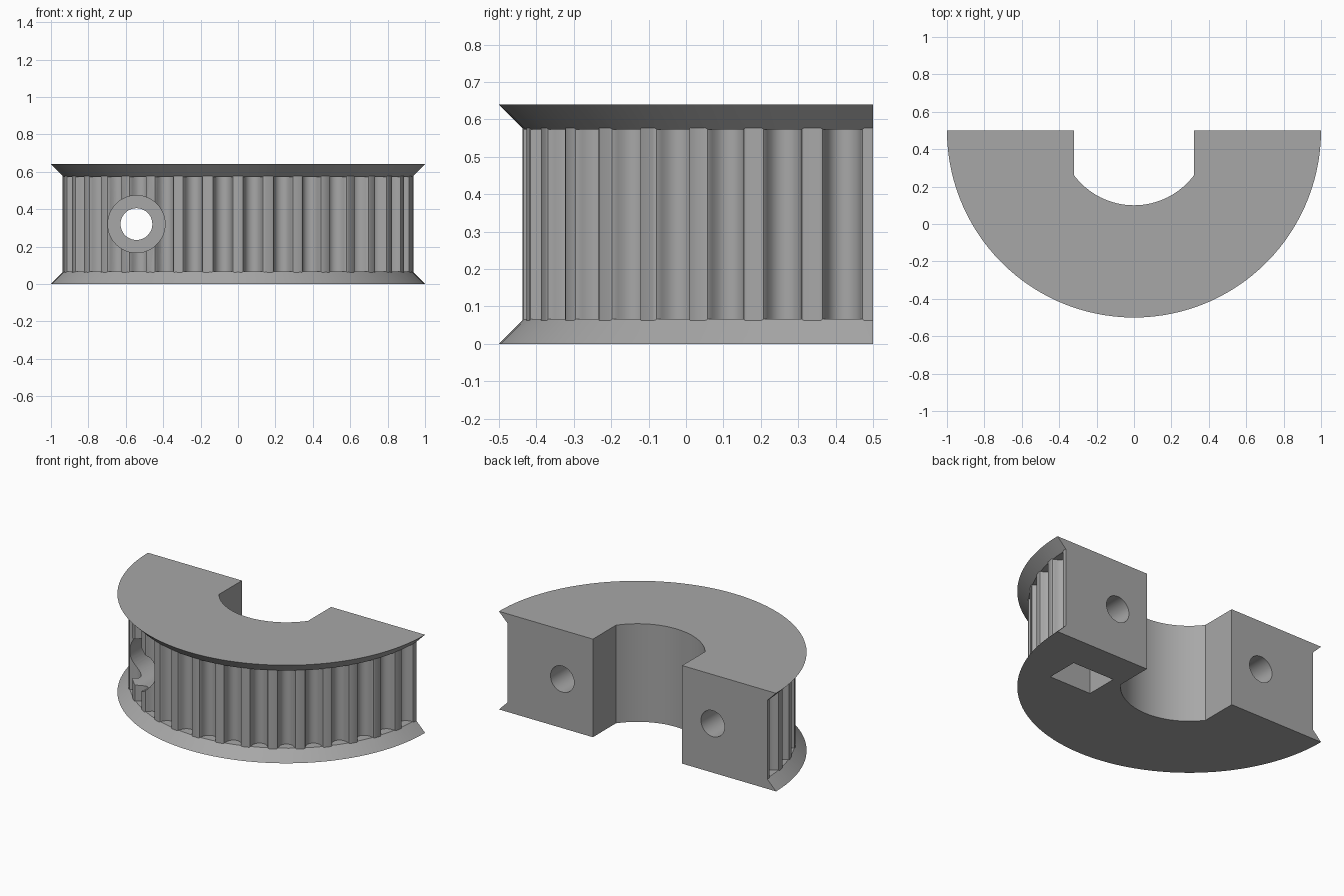
import bpy, bmesh, math
from mathutils import Matrix, Vector

if "Cube" in bpy.data.objects:
    bpy.data.objects.remove(bpy.data.objects["Cube"])

CY = 0.5            # pulley axis lies on the split plane
H = 0.64            # total height
TEETH = 36
LAND_R = 0.9375
HOLE_X, HOLE_Z = 0.543, 0.32

grey = bpy.data.materials.new("grey plastic")
grey.diffuse_color = (0.39, 0.39, 0.39, 1)
grey.use_nodes = True
grey.node_tree.nodes["Principled BSDF"].inputs["Base Color"].default_value = grey.diffuse_color


def make(name, bm):
    bmesh.ops.recalc_face_normals(bm, faces=bm.faces)
    me = bpy.data.meshes.new(name)
    bm.to_mesh(me)
    bm.free()
    me.materials.append(grey)
    ob = bpy.data.objects.new(name, me)
    bpy.context.collection.objects.link(ob)
    return ob


def prism(name, pts, vec):
    """Extrude a closed 3D outline along a vector."""
    bm = bmesh.new()
    face = bm.faces.new([bm.verts.new(p) for p in pts])
    ext = bmesh.ops.extrude_face_region(bm, geom=[face])
    bmesh.ops.translate(bm, vec=vec, verts=[v for v in ext["geom"] if isinstance(v, bmesh.types.BMVert)])
    return make(name, bm)


def cone(name, r_low, r_high, z0, z1):
    bm = bmesh.new()
    bmesh.ops.create_cone(bm, cap_ends=True, segments=120, radius1=r_low, radius2=r_high,
                          depth=z1 - z0, matrix=Matrix.Translation((0, CY, (z0 + z1) / 2)))
    return make(name, bm)


def hole(name, x, r, y0, y1):
    pts = [(x + r * math.cos(a), y0, HOLE_Z + r * math.sin(a))
           for a in (math.tau * i / 48 for i in range(48))]
    return prism(name, pts, Vector((0, y1 - y0, 0)))


def combine(target, other, op):
    """Apply a boolean and remove the helper."""
    bpy.context.view_layer.objects.active = target
    mod = target.modifiers.new("cut", 'BOOLEAN')
    mod.operation, mod.solver, mod.object = op, 'EXACT', other
    bpy.ops.object.modifier_apply(modifier=mod.name)
    bpy.data.objects.remove(other)


# Toothed belt ring: rounded groove half-profile (half width, depth), repeated
half = [(0.060, 0), (0.054, 0.003), (0.050, 0.011), (0.048, 0.020), (0.0455, 0.0286),
        (0.042, 0.037), (0.0376, 0.045), (0.030, 0.053), (0.0207, 0.059), (0.0106, 0.0625)]
groove = [(-w, d) for w, d in half] + [(0, 0.0637)] + [(w, d) for w, d in reversed(half)]
outline = []
for i in range(TEETH):
    a = math.tau * (i + 0.5) / TEETH
    for t, d in groove:
        b, r = a + t / LAND_R, LAND_R - d
        outline.append((r * math.cos(b), CY + r * math.sin(b), 0.03))
pulley = prism("half_pulley", outline, Vector((0, 0, H - 0.06)))

# Tapered flanges above and below the teeth
combine(pulley, cone("lower_flange", 1.0, 0.933, 0, 0.067), 'UNION')
combine(pulley, cone("upper_flange", 0.933, 1.0, H - 0.067, H), 'UNION')

# Split plane: keep the front half
combine(pulley, prism("split_cutter", [(-2, CY, -1), (2, CY, -1), (2, CY, 2), (-2, CY, 2)],
                      Vector((0, 2, 0))), 'DIFFERENCE')

# Shaft bore with flat sides
a0 = math.acos(0.322 / 0.4)
arc = [math.pi + a0 + (math.pi - 2 * a0) * i / 32 for i in range(33)]
bore = [(0.4 * math.cos(a), CY + 0.4 * math.sin(a), -0.5) for a in arc]
bore += [(0.322, 1, -0.5), (-0.322, 1, -0.5)]
combine(pulley, prism("bore_cutter", bore, Vector((0, 0, 2))), 'DIFFERENCE')

# Clamp screw: through hole and head counterbore on one side
combine(pulley, hole("screw_hole", -HOLE_X, 0.085, -1, 1), 'DIFFERENCE')
combine(pulley, hole("head_counterbore", -HOLE_X, 0.153, -1, 0.27), 'DIFFERENCE')

# Other side: nut slot open at the bottom, and the hole that leads to it
w = 0.15
slot = [(-w, -0.2), (w, -0.2), (w, HOLE_Z + 0.087), (0, HOLE_Z + 0.173), (-w, HOLE_Z + 0.087)]
combine(pulley, prism("nut_slot", [(HOLE_X + x, 0.07, z) for x, z in slot],
                      Vector((0, 0.21, 0))), 'DIFFERENCE')
combine(pulley, hole("nut_hole", HOLE_X, 0.085, 0.2, 1), 'DIFFERENCE')

# Smooth curves, sharp edges
bpy.ops.object.select_all(action='DESELECT')
pulley.select_set(True)
bpy.context.view_layer.objects.active = pulley
bpy.ops.object.shade_smooth_by_angle(angle=math.radians(30))
